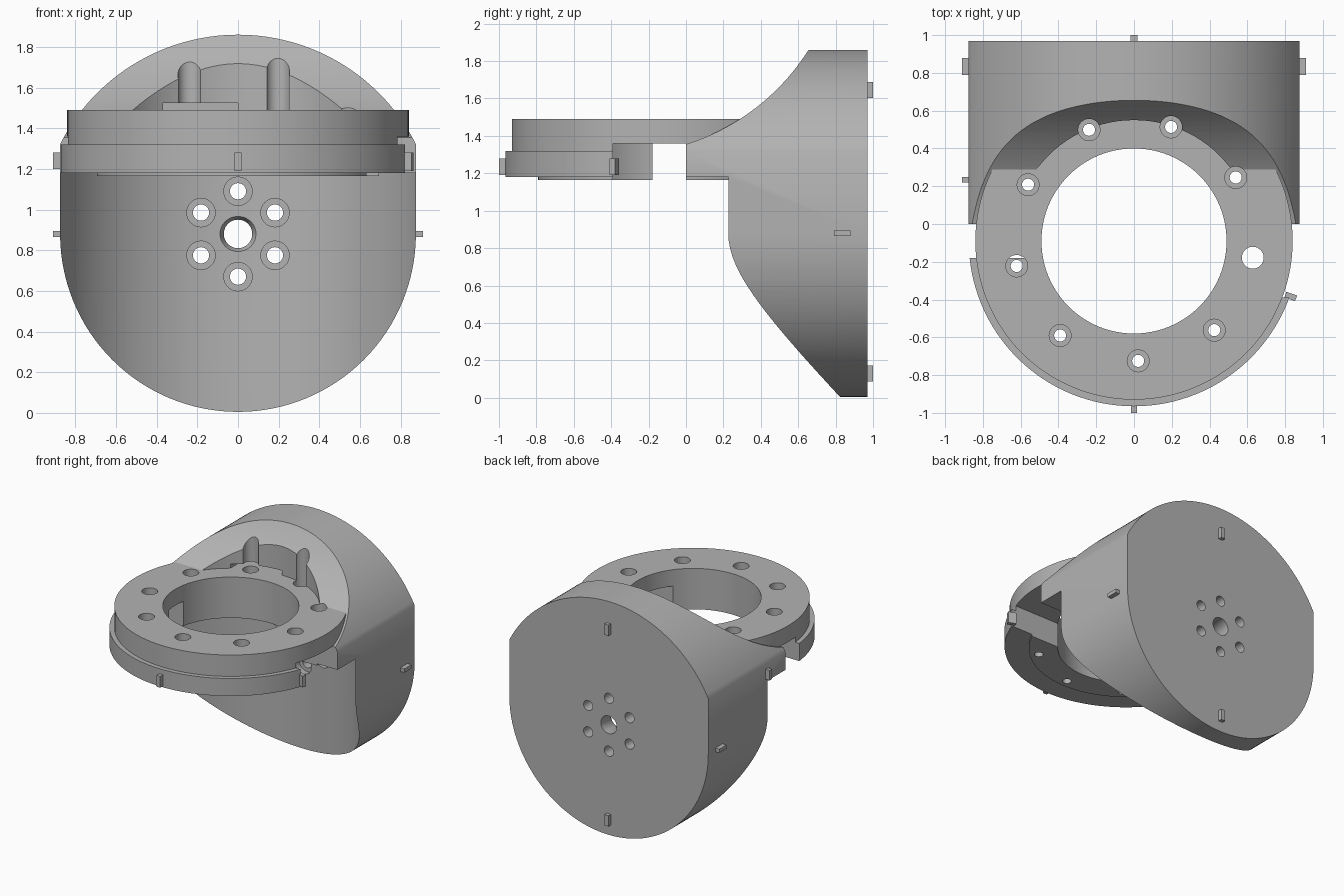
import bpy, bmesh, math
from mathutils import Matrix

old = bpy.data.objects.get("Cube")
if old:
    bpy.data.objects.remove(old, do_unlink=True)

grey = bpy.data.materials.new("plain grey")
grey.use_nodes = True
color = (0.45, 0.45, 0.45, 1)
grey.diffuse_color = color
grey.node_tree.nodes["Principled BSDF"].inputs["Base Color"].default_value = color

RING_Y = -0.09      # ring axis
HUB_Z = 0.88        # back plate axis
BASE, TOP = 1.18, 1.49


def finish(bm, name):
    bmesh.ops.recalc_face_normals(bm, faces=bm.faces)
    mesh = bpy.data.meshes.new(name)
    bm.to_mesh(mesh)
    bm.free()
    mesh.materials.append(grey)
    ob = bpy.data.objects.new(name, mesh)
    bpy.context.collection.objects.link(ob)
    return ob


def box(name, x, y, z):
    bm = bmesh.new()
    bmesh.ops.create_cube(bm, size=1)
    for v in bm.verts:
        for i, (a, b) in enumerate((x, y, z)):
            v.co[i] = a if v.co[i] < 0 else b
    return finish(bm, name)


def cylinder(name, axis, r, start, end, a, b, r2=None, n=96):
    """Cylinder along axis; a and b place it in the other two axes."""
    bm = bmesh.new()
    bmesh.ops.create_cone(bm, cap_ends=True, segments=n, radius1=r,
                          radius2=r if r2 is None else r2, depth=end - start)
    mid = (start + end) / 2
    turn, loc = {"X": (Matrix.Rotation(math.pi / 2, 4, "Y"), (mid, a, b)),
                 "Y": (Matrix.Rotation(-math.pi / 2, 4, "X"), (a, mid, b)),
                 "Z": (Matrix.Identity(4), (a, b, mid))}[axis]
    bm.transform(Matrix.Translation(loc) @ turn)
    return finish(bm, name)


def combine(target, tools, operation):
    for tool in tools:
        mod = target.modifiers.new("combine", "BOOLEAN")
        mod.operation, mod.solver, mod.object = operation, "EXACT", tool
        bpy.context.view_layer.objects.active = target
        bpy.ops.object.modifier_apply(modifier=mod.name)
        bpy.data.objects.remove(tool, do_unlink=True)


# Body: round below, straight sides, wider arc on top, extruded front to back
half, arc = 0.875, 0.98
corner = math.acos(half / arc)
outline = [(half * math.cos(t), HUB_Z + half * math.sin(t))
           for t in (math.pi + math.pi * i / 64 for i in range(65))]
outline += [(arc * math.cos(t), HUB_Z + arc * math.sin(t))
            for t in (corner + (math.pi - 2 * corner) * i / 64 for i in range(65))]
bm = bmesh.new()
face = bm.faces.new([bm.verts.new((x, 0, z)) for x, z in outline])
extruded = bmesh.ops.extrude_face_region(bm, geom=[face])
for v in extruded["geom"]:
    if isinstance(v, bmesh.types.BMVert):
        v.co.y = 0.97
body = finish(bm, "bracket_body")
combine(body, [cylinder("lower_scoop", "Z", 0.94, -0.5, BASE, 0, -0.117, n=160),
               cylinder("upper_scoop", "X", 1.2, -1.2, 1.2, -0.36, 2.5, n=192)],
        "DIFFERENCE")

# Ring: flange, narrower neck and lip below, open at both sides
ring = cylinder("flange", "Z", 0.875, BASE, 1.32, 0, RING_Y, n=128)
combine(ring, [cylinder("neck", "Z", 0.84, 1.25, TOP, 0, RING_Y, n=128),
               cylinder("lip", "Z", 0.70, 1.165, 1.25, 0, RING_Y)], "UNION")
combine(ring, [box("left_gap", (0, 1.2), (-0.39, 0.001), (1.1, 1.36)),
               box("right_gap", (-1.2, 0.01), (-0.18, 0.001), (1.1, 1.36))],
        "DIFFERENCE")
combine(body, [ring], "UNION")

# Ring opening, clearance above it and slot in the rear wall
cuts = [cylinder("opening", "Z", 0.49, 1, 2.2, 0, RING_Y),
        cylinder("clearance", "Z", 0.64, TOP, 2.2, 0, RING_Y),
        box("wall_slot", (-0.37, 0), (0.42, 0.62), (TOP, 1.525))]

# Nine bolt holes round the ring
for i in range(9):
    t = math.radians(-88 + 40 * i)
    x, y = 0.635 * math.cos(t), RING_Y + 0.635 * math.sin(t)
    cuts += [cylinder("bolt_hole", "Z", 0.032, 1, 1.6, x, y, n=24),
             cylinder("bolt_recess", "Z", 0.058, 1.34, 2.2, x, y, n=32)]

# Hub hole and its six bolt holes
cuts += [cylinder("hub_hole", "Y", 0.07, 0.5, 1.2, 0, HUB_Z, n=48),
         cylinder("hub_flare", "Y", 0.11, 0.78, 0.87, 0, HUB_Z, r2=0.06, n=48)]
for i in range(6):
    t = math.radians(30 + 60 * i)
    x, z = 0.21 * math.cos(t), HUB_Z + 0.21 * math.sin(t)
    cuts += [cylinder("hub_bolt_hole", "Y", 0.04, 0.5, 1.2, x, z, n=24),
             cylinder("hub_bolt_recess", "Y", 0.07, 0.5, 0.87, x, z, n=32)]
combine(body, cuts, "DIFFERENCE")

bpy.ops.object.select_all(action="DESELECT")
body.select_set(True)
bpy.context.view_layer.objects.active = body
bpy.ops.object.shade_smooth_by_angle(angle=math.radians(30))

# Alignment tabs on the back plate, sides and ring
for name, z in (("upper", 1.645), ("lower", 0.13)):
    box(name + "_back_tab", (-0.018, 0.018), (0.95, 1.0), (z - 0.043, z + 0.043))
for name, s in (("left", 1), ("right", -1)):
    box(name + "_side_tab", sorted((s * 0.86, s * 0.91)), (0.79, 0.88), (0.865, 0.895))
box("front_ring_tab", (-0.016, 0.016), (-1.0, -0.95), (1.19, 1.28))
box("right_ring_tab", (-0.91, -0.86), (0.22, 0.25), (1.2, 1.28))
tab = box("left_ring_tab", (0.85, 0.91), (-0.016, 0.016), (1.19, 1.28))
tab.data.transform(Matrix.Translation((0, RING_Y, 0)) @ Matrix.Rotation(math.radians(-19.5), 4, "Z"))
